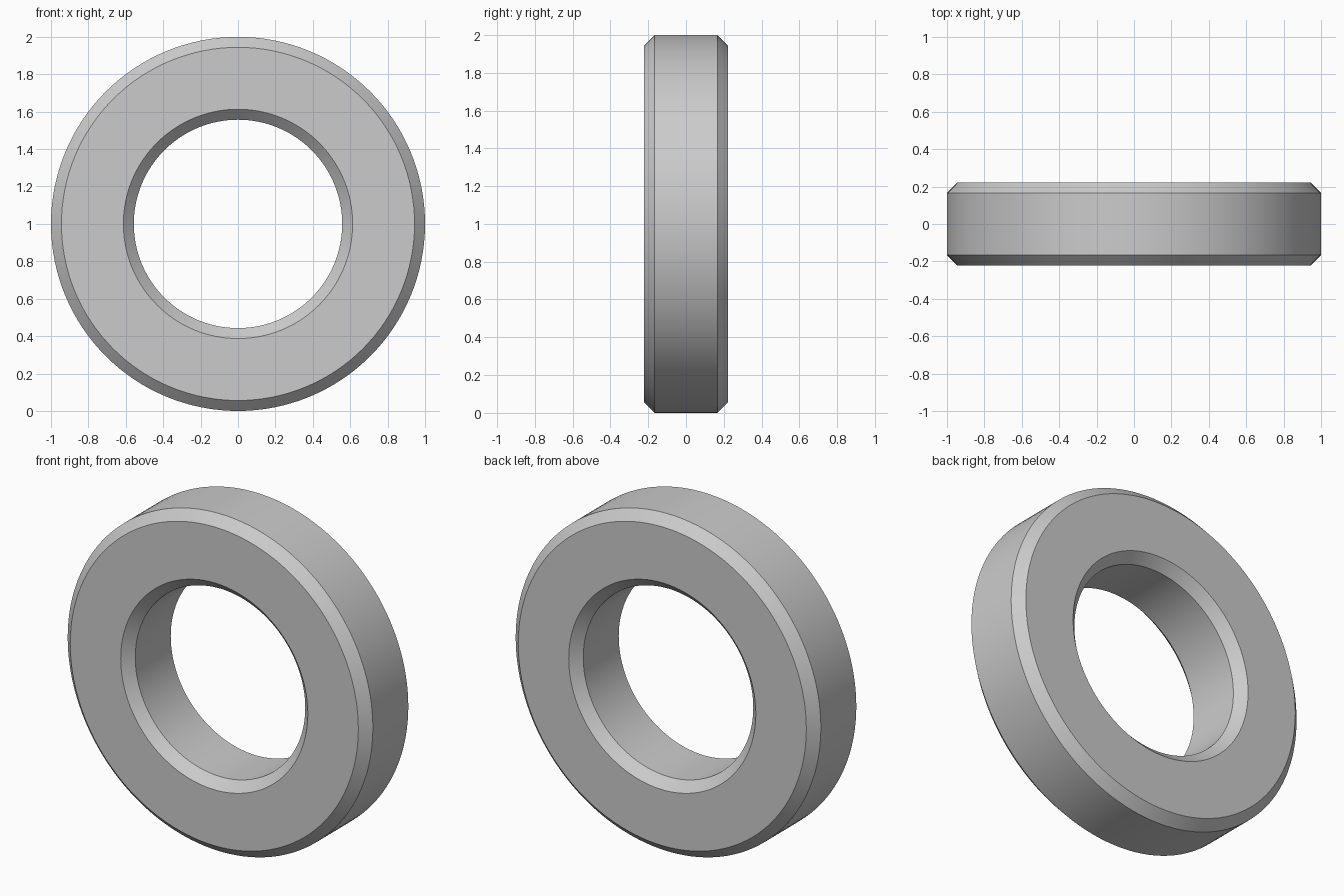
import bpy, bmesh, math
from mathutils import Vector, Matrix

if "Cube" in bpy.data.objects:
    bpy.data.objects.remove(bpy.data.objects["Cube"])

OUTER, INNER, HALF, CH = 1.0, 0.557, 0.222, 0.056
SEGMENTS = 128

# Octagonal chamfered cross-section (radius, depth)
profile = [
    (OUTER, -HALF + CH), (OUTER, HALF - CH),
    (OUTER - CH, HALF), (INNER + CH, HALF),
    (INNER, HALF - CH), (INNER, -HALF + CH),
    (INNER + CH, -HALF), (OUTER - CH, -HALF),
]

# Spin the section about the y axis
bm = bmesh.new()
verts = [bm.verts.new((r, y, 0)) for r, y in profile]
edges = [bm.edges.new((verts[i], verts[(i + 1) % len(verts)])) for i in range(len(verts))]
bmesh.ops.spin(bm, geom=verts + edges, cent=(0, 0, 0), axis=(0, 1, 0),
               angle=math.tau, steps=SEGMENTS, use_merge=True)
bmesh.ops.remove_doubles(bm, verts=bm.verts, dist=1e-4)
bmesh.ops.recalc_face_normals(bm, faces=bm.faces)

# Stand the ring on the floor
bmesh.ops.translate(bm, vec=(0, 0, OUTER), verts=bm.verts)
mesh = bpy.data.meshes.new("chamfered_ring")
bm.to_mesh(mesh)
bm.free()
ring = bpy.data.objects.new("chamfered_ring", mesh)
bpy.context.collection.objects.link(ring)

# Smooth curved bands, sharp chamfer edges
bpy.context.view_layer.objects.active = ring
ring.select_set(True)
bpy.ops.object.shade_smooth_by_angle(angle=math.radians(30))
